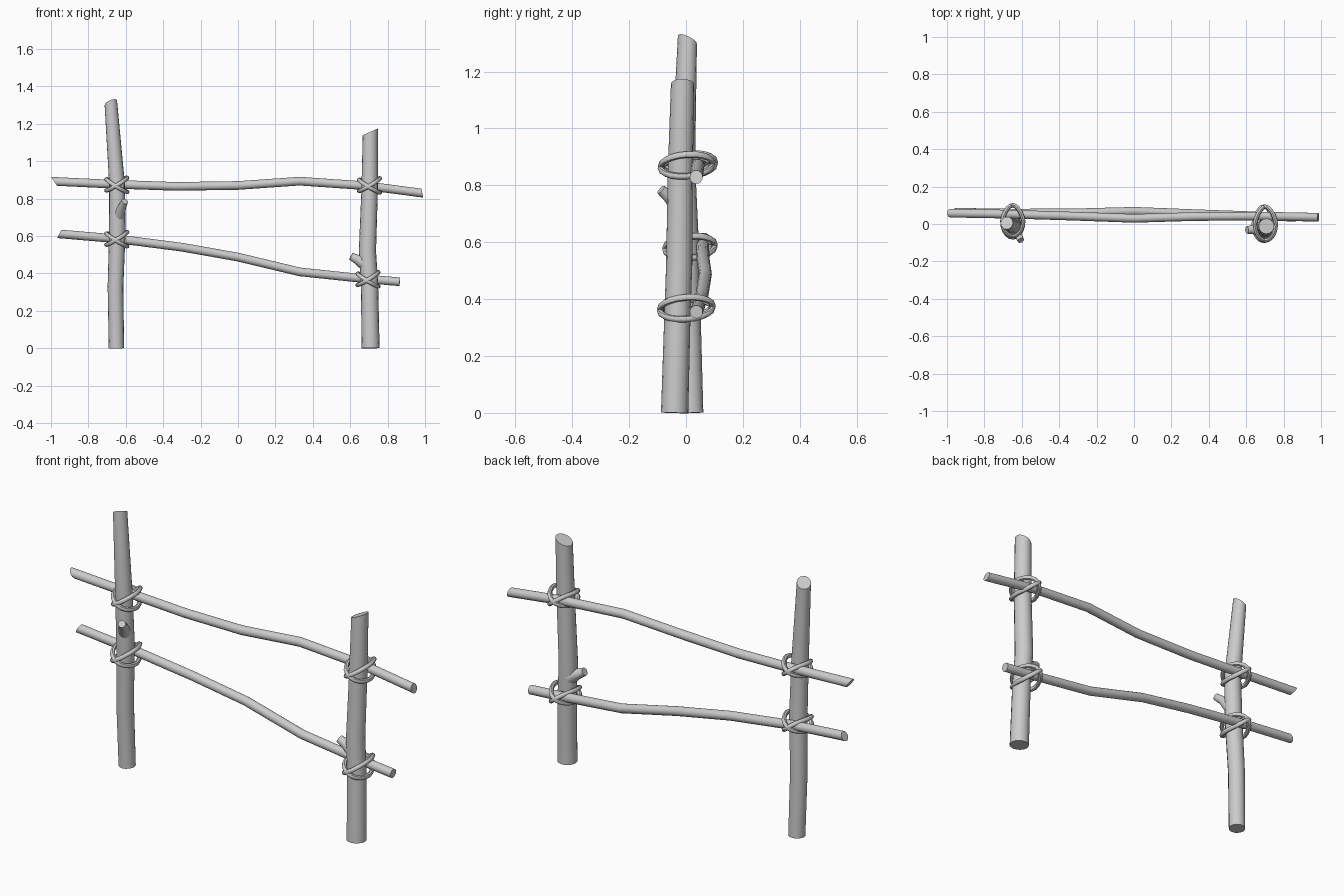
import bpy, bmesh
from math import sin, cos, pi
from mathutils import Vector

cube = bpy.data.objects.get("Cube")
if cube:
    bpy.data.objects.remove(cube, do_unlink=True)

# One plain grey for all parts
grey = bpy.data.materials.new("weathered_grey")
grey.use_nodes = True
colour = (0.6, 0.6, 0.6, 1)
grey.diffuse_color = colour
grey.node_tree.nodes["Principled BSDF"].inputs["Base Color"].default_value = colour


def tube(name, path, radii, up, sides=16, closed=False, start=(0, 0, 0), end=(0, 0, 0)):
    """Sweep a round section along a path; start and end are the slopes of the cut ends."""
    pts = [Vector(p) for p in path]
    up, n = Vector(up), len(pts)
    bm = bmesh.new()
    rings = []
    for i, p in enumerate(pts):
        before = pts[i - 1] if (closed or i) else p
        after = pts[(i + 1) % n] if (closed or i < n - 1) else p
        t = (after - before).normalized()
        a = up.cross(t).normalized()
        b = t.cross(a)
        r = radii[i] if isinstance(radii, list) else radii
        slope = Vector((0, 0, 0))
        if not closed and i == 0:
            slope = Vector(start)
        elif not closed and i == n - 1:
            slope = Vector(end)
        ring = []
        for k in range(sides):
            ang = 2 * pi * k / sides
            off = (a * cos(ang) + b * sin(ang)) * r
            ring.append(bm.verts.new(p + off + t * slope.dot(off)))
        rings.append(ring)
    for i in range(n if closed else n - 1):
        r0, r1 = rings[i], rings[(i + 1) % n]
        for k in range(sides):
            j = (k + 1) % sides
            bm.faces.new((r0[k], r0[j], r1[j], r1[k]))
    if not closed:
        bm.faces.new(rings[0][::-1])
        bm.faces.new(rings[-1])
    bmesh.ops.recalc_face_normals(bm, faces=bm.faces)
    mesh = bpy.data.meshes.new(name)
    bm.to_mesh(mesh)
    bm.free()
    mesh.materials.append(grey)
    obj = bpy.data.objects.new(name, mesh)
    bpy.context.collection.objects.link(obj)
    bpy.ops.object.select_all(action='DESELECT')
    obj.select_set(True)
    bpy.context.view_layer.objects.active = obj
    bpy.ops.object.shade_smooth_by_angle(angle=pi / 4)
    return obj


# Upright posts with slanted tops
tube("right_post",
     [(-.65, .02, 0), (-.655, .01, .33), (-.645, 0, .62), (-.647, -.01, .88), (-.68, .005, 1.312)],
     [.041, .042, .044, .042, .034], (0, 1, 0), end=(.3, -.4, 0))
tube("left_post",
     [(.709, -.04, 0), (.703, -.03, .35), (.692, -.024, .52), (.704, -.02, .85), (.708, -.012, 1.156)],
     [.048, .046, .046, .044, .041], (0, 1, 0), end=(.45, 0, 0))

# Cut branch stubs
tube("right_post_stub", [(-.643, -.005, .69), (-.62, -.055, .755), (-.605, -.088, .785)],
     [.036, .022, .018], (1, 0, 0), sides=12)
tube("left_post_stub", [(.68, -.025, .455), (.635, -.03, .475), (.604, -.032, .492)],
     [.042, .025, .02], (0, 1, 0), sides=12)

# Bent rails behind the posts
tube("upper_rail",
     [(-.983, .058, .892), (-.65, .052, .876), (-.33, .042, .865), (0, .03, .87),
      (.33, .04, .893), (.69, .042, .868), (.985, .036, .829)],
     .023, (0, 0, 1), start=(0, 0, -.75), end=(0, 0, -.35))
tube("lower_rail",
     [(-.955, .063, .611), (-.65, .058, .585), (-.3, .06, .54), (0, .068, .487),
      (.33, .055, .408), (.69, .042, .37), (.865, .036, .355)],
     .023, (0, 0, 1), start=(0, 0, .4))

# Crossed rope loops lashing each rail to its post
lashes = {
    "upper_right": (-.648, .018, .873, .083),
    "lower_right": (-.648, .014, .583, .086),
    "upper_left": (.703, .002, .87, .09),
    "lower_left": (.695, .001, .368, .092),
}
for place, (x, y, z, depth) in lashes.items():
    for tilt, label in ((1, "rising"), (-1, "falling")):
        loop = []
        for k in range(20):
            t = 2 * pi * k / 20
            width = .056 * (1 - .25 * max(0, sin(t)))
            loop.append((x + width * cos(t), y + depth * sin(t),
                         z + tilt * .034 * cos(t) + .006 * sin(t) + tilt * .004))
        tube(place + "_lashing_" + label, loop, .0115, (0, 0, 1), sides=8, closed=True)
